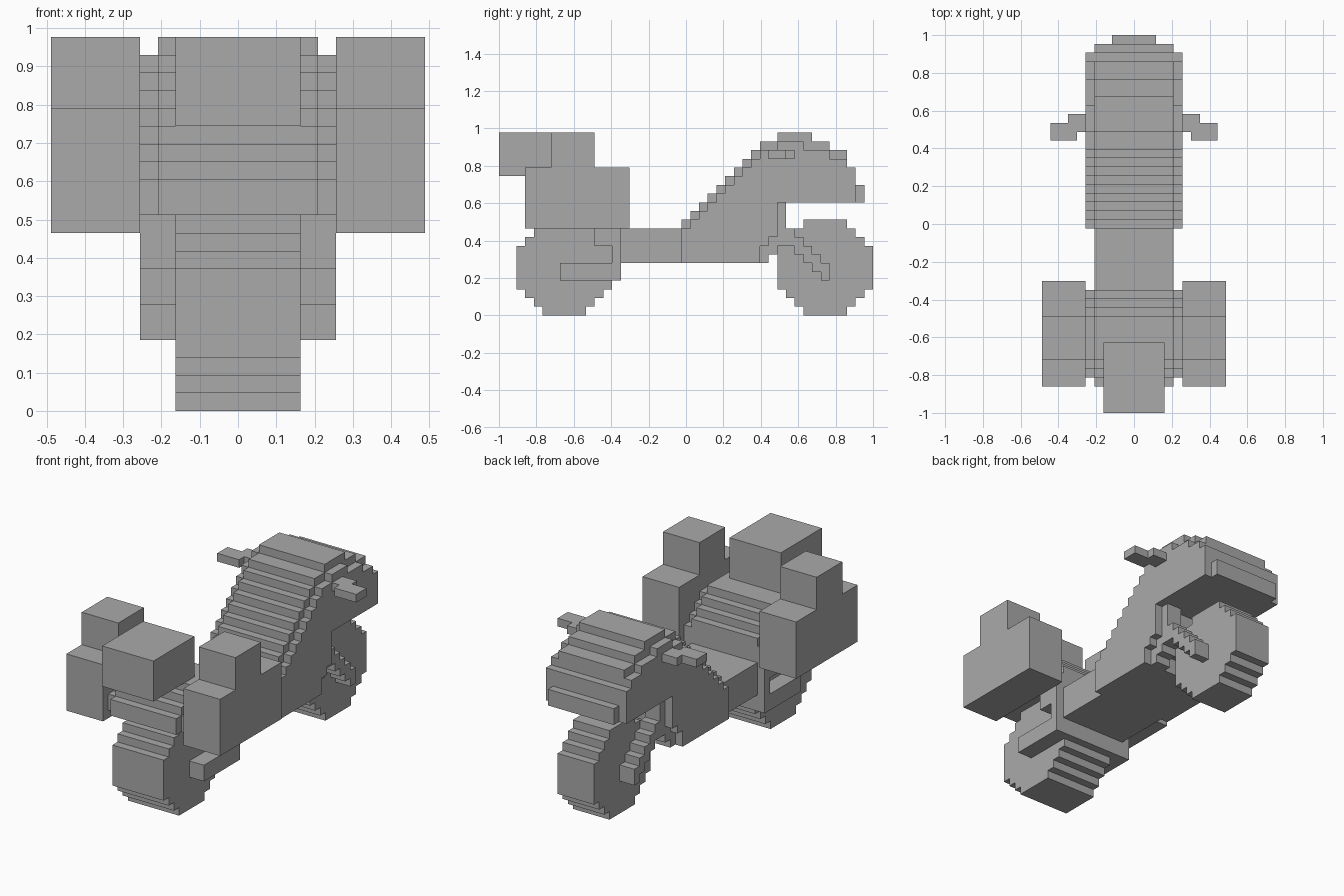
import bpy, bmesh

if "Cube" in bpy.data.objects:
    bpy.data.objects.remove(bpy.data.objects["Cube"])

U = 2 / 43  # one block; 43 blocks long

grey = bpy.data.materials.new("plain_grey")
grey.diffuse_color = (0.4, 0.4, 0.4, 1)
grey.use_nodes = True
grey.node_tree.nodes["Principled BSDF"].inputs["Base Color"].default_value = grey.diffuse_color


def outline(runs):
    """Closed stepped outline from (y0, y1, z0, z1) runs, left to right."""
    pts = []
    for a, b, lo, hi in runs:
        pts += [(a, lo), (b, lo)]
    for a, b, lo, hi in reversed(runs):
        pts += [(b, hi), (a, hi)]
    clean = []
    for i, p in enumerate(pts):
        if clean and clean[-1] == p:
            continue
        clean.append(p)
    n = len(clean)
    # drop points lying on a straight edge
    return [clean[i] for i in range(n)
            if not any(clean[i - 1][c] == clean[i][c] == clean[(i + 1) % n][c] for c in (0, 1))]


def slab(name, runs, x0, x1):
    """Extrude a stepped side profile across x."""
    bm = bmesh.new()
    verts = [bm.verts.new((x0 * U, -1 + y * U, z * U)) for y, z in outline(runs)]
    face = bm.faces.new(verts)
    res = bmesh.ops.extrude_face_region(bm, geom=[face])
    moved = [v for v in res["geom"] if isinstance(v, bmesh.types.BMVert)]
    bmesh.ops.translate(bm, verts=moved, vec=((x1 - x0) * U, 0, 0))
    bmesh.ops.recalc_face_normals(bm, faces=bm.faces)
    me = bpy.data.meshes.new(name)
    bm.to_mesh(me)
    bm.free()
    me.materials.append(grey)
    ob = bpy.data.objects.new(name, me)
    bpy.context.collection.objects.link(ob)
    return ob


def pair(name, runs, x0, x1):
    slab(name + "_right", runs, x0, x1)
    slab(name + "_left", runs, -x1, -x0)


def wheel(name, start, half):
    """Blocky disc, 11 blocks across."""
    cut = [3, 2, 1, 0, 0, 0, 0, 0, 1, 2, 3]
    slab(name, [(start + i, start + i + 1, c, 11 - c) for i, c in enumerate(cut)], -half, half)


# Wheels
wheel("rear_wheel", 2, 3.5)
wheel("front_wheel", 32, 2.5)

# Rear frame and axle arms
slab("rear_frame", [(11, 13, 8, 10), (13, 14, 4, 10)], -5.5, 5.5)
pair("axle_arm", [(7, 13, 4, 6)], 3.5, 5.5)

# Low middle body
slab("middle_body", [(14, 21, 6, 10)], -4.5, 4.5)

# Seat hump with a narrower raised centre
slab("seat", [(3, 4, 11, 13), (4, 5, 11, 14), (5, 6, 11, 15), (6, 11, 11, 16),
              (11, 12, 10, 15), (12, 13, 10, 14), (13, 14, 10, 13)], -4.5, 4.5)
pair("seat_side", [(4, 5, 11, 13), (5, 6, 11, 14), (6, 11, 11, 15),
                   (11, 12, 10, 14), (12, 13, 10, 13), (13, 14, 10, 12)], 4.5, 5.5)

# Luggage
slab("top_box", [(0, 8, 16, 21)], -3.5, 3.5)
pair("side_box", [(3, 6, 10, 17), (6, 11, 10, 21), (11, 15, 10, 17)], 5.5, 10.5)

# Tank rising in steps into the front fairing
rise = [(k, k + 1, 6, k - 10) for k in range(21, 30)]
slab("tank_and_fairing", rise + [
    (30, 31, 8, 20), (31, 32, 9, 20), (32, 36, 13, 21), (36, 38, 13, 20),
    (38, 40, 13, 19), (40, 41, 13, 17), (41, 42, 13, 15)], -4.5, 4.5)
pair("fairing_side", [(a, b, lo, hi - 1) for a, b, lo, hi in rise] + [
    (30, 31, 8, 19), (31, 32, 9, 19), (32, 35, 13, 20), (35, 38, 13, 19),
    (38, 40, 13, 18), (40, 41, 13, 17)], 4.5, 5.5)

# Front fork legs stepping down to the axle
pair("fork_leg", [(30, 31, 6, 8), (31, 32, 7, 9), (32, 33, 8, 13), (33, 34, 8, 10)]
     + [(k, k + 1, 41 - k, 43 - k) for k in range(34, 38)], 2.5, 4.5)

# Handlebars
pair("handlebar_stem", [(32, 34, 18, 19)], 5.5, 7.5)
pair("handlebar_grip", [(31, 33, 18, 19)], 6.5, 9.5)
